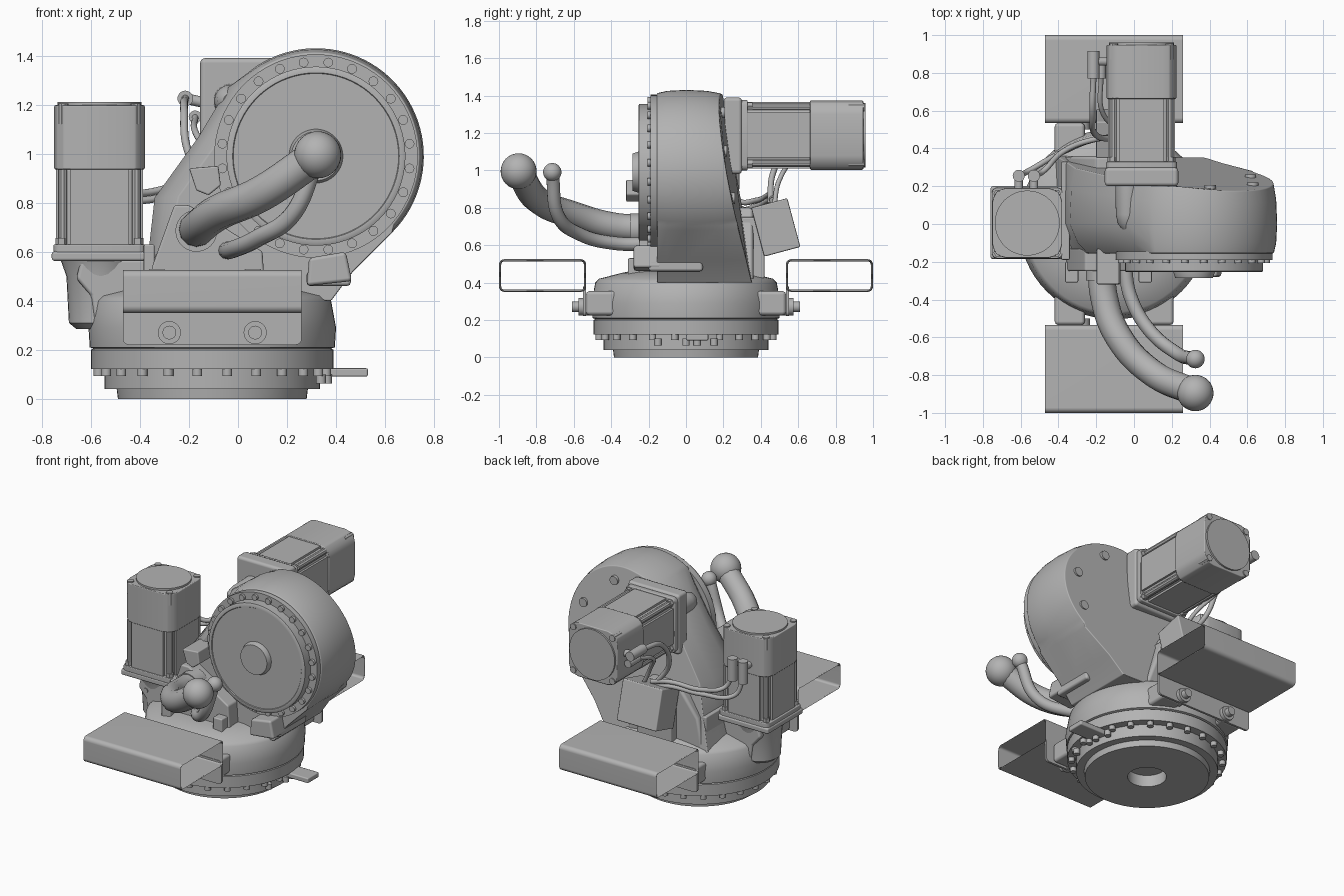
import bpy, bmesh
from math import cos, sin, pi, radians
from mathutils import Vector, Matrix

old = bpy.data.objects.get("Cube")
if old:
    bpy.data.objects.remove(old)

grey = bpy.data.materials.new("cast_grey")
grey.use_nodes = True
grey.diffuse_color = (0.45, 0.45, 0.45, 1)
grey.node_tree.nodes["Principled BSDF"].inputs["Base Color"].default_value = (0.45, 0.45, 0.45, 1)
parts = []


def finish(name, bm, bevel=0):
    bmesh.ops.recalc_face_normals(bm, faces=bm.faces)
    mesh = bpy.data.meshes.new(name)
    bm.to_mesh(mesh)
    bm.free()
    obj = bpy.data.objects.new(name, mesh)
    bpy.context.collection.objects.link(obj)
    mesh.materials.append(grey)
    if bevel:
        mod = obj.modifiers.new("soft_edges", "BEVEL")
        mod.width, mod.segments, mod.limit_method = bevel, 2, "ANGLE"
        mod.harden_normals = True
    parts.append(obj)
    return obj


def loft(name, rings, caps=True, bevel=0):
    """Skin a stack of closed rings with equal point counts."""
    bm = bmesh.new()
    rows = [[bm.verts.new(p) for p in ring] for ring in rings]
    n = len(rows[0])
    for a, b in zip(rows, rows[1:]):
        for i in range(n):
            bm.faces.new((a[i], a[(i + 1) % n], b[(i + 1) % n], b[i]))
    if caps:
        bm.faces.new(rows[0])
        bm.faces.new(rows[-1])
    return finish(name, bm, bevel)


def prism_y(name, outline, y0, y1, bevel=0):
    return loft(name, [[(x, y, z) for x, z in outline] for y in (y0, y1)], bevel=bevel)


def box(name, lo, hi, bevel=0.008, tilt=0):
    bm = bmesh.new()
    lo, hi = Vector(lo), Vector(hi)
    m = Matrix.Translation((lo + hi) / 2) @ Matrix.Rotation(radians(tilt), 4, "X")
    bmesh.ops.create_cube(bm, size=1, matrix=m @ Matrix.Diagonal((*(hi - lo), 1)))
    return finish(name, bm, bevel)


def axis_matrix(origin, axis):
    return Matrix.Translation(origin) @ Vector(axis).to_track_quat("Z", "Y").to_matrix().to_4x4()


def turned(name, profile, origin, axis=(0, 0, 1), sides=64):
    """Lathe (radius, height) pairs about an axis through origin."""
    m = axis_matrix(origin, axis)
    return loft(name, [[m @ Vector((r * cos(2 * pi * i / sides), r * sin(2 * pi * i / sides), h))
                        for i in range(sides)] for r, h in profile])


def rod(name, p0, p1, r, sides=20):
    d = Vector(p1) - Vector(p0)
    return turned(name, [(r, 0), (r, d.length)], p0, d, sides)


def ball(name, p, r):
    bm = bmesh.new()
    bmesh.ops.create_uvsphere(bm, u_segments=32, v_segments=16, radius=r, matrix=Matrix.Translation(p))
    return finish(name, bm)


def hose(name, points, r):
    curve = bpy.data.curves.new(name, "CURVE")
    curve.dimensions, curve.bevel_depth, curve.bevel_resolution = "3D", r, 4
    curve.use_fill_caps = True
    spline = curve.splines.new("BEZIER")
    spline.bezier_points.add(len(points) - 1)
    for bp, p in zip(spline.bezier_points, points):
        bp.co = p
        bp.handle_left_type = bp.handle_right_type = "AUTO"
    curve.materials.append(grey)
    obj = bpy.data.objects.new(name, curve)
    bpy.context.collection.objects.link(obj)
    parts.append(obj)


def rounded(cx, cy, hx, hy, r, steps=4):
    """Rounded rectangle as 2D points."""
    pts = []
    for k, (sx, sy) in enumerate([(1, 1), (-1, 1), (-1, -1), (1, -1)]):
        for j in range(steps + 1):
            a = pi / 2 * (k + j / steps)
            pts.append((cx + sx * (hx - r) + r * cos(a), cy + sy * (hy - r) + r * sin(a)))
    return pts


# Turntable base with centre bore, flange and bolts
BX = -0.105
turned("base", [(0.12, 0.08), (0.12, 0), (0.385, 0), (0.39, 0.04), (0.44, 0.04), (0.44, 0.122),
                (0.495, 0.122), (0.495, 0.2), (0.485, 0.205), (0.5, 0.21), (0.505, 0.29),
                (0.485, 0.4), (0.465, 0.42), (0.35, 0.45), (0.3, 0.46)], (BX, 0, 0))
for i in range(24):
    a = 2 * pi * (i + 0.5) / 24
    x, y = BX + 0.468 * cos(a), 0.468 * sin(a)
    rod("base_bolt", (x, y, 0.093), (x, y, 0.13), 0.02, 12)
box("stop_tab", (0.25, 0, 0.09), (0.53, 0.12, 0.125))
for y in (-0.15, 0, 0.06, 0.15):
    x = BX + (0.468 ** 2 - y * y) ** 0.5
    rod("stop_bolt", (x, y, 0.063), (x, y, 0.1), 0.02, 12)

# Fork pockets, mounting plates, pads and bolts, front and back
for s, side in ((-1, "front"), (1, "back")):
    ring = rounded(s * 0.767, 0.4375, 0.233, 0.0875, 0.028)
    pocket = loft(side + "_fork_pocket", [[(x, y, z) for y, z in ring] for x in (-0.47, 0.26)], caps=False)
    wall = pocket.modifiers.new("wall", "SOLIDIFY")
    wall.thickness, wall.offset = 0.012, -1
    pocket.modifiers.new("flat_sides", "WEIGHTED_NORMAL").keep_sharp = True
    lip = rounded(BX, 0.3, 0.365, 0.08, 0.025)
    prism_y(side + "_fork_plate", lip, s * 0.535, s * 0.55)
    for x in (-0.28, 0.07):
        rod(side + "_plate_bolt", (x, s * 0.5, 0.27), (x, s * 0.575, 0.27), 0.047, 28)
        rod(side + "_bolt_head", (x, s * 0.57, 0.27), (x, s * 0.61, 0.27), 0.028)
        px = x + (-0.06 if x < 0 else 0.06)
        box(side + "_pad", (px - 0.08, min(s * 0.3, s * 0.535), 0.225),
            (px + 0.08, max(s * 0.3, s * 0.535), 0.355), 0.02)

# Shoulder housing: round drum blended into a leaning foot, left edge chamfered towards the front
CX, CZ, R = 0.318, 0.99, 0.44
outline = [(CX + R * cos(radians(a)), CZ + R * sin(radians(a))) for a in range(-45, 124, 4)]
outline += [(-0.04, 1.27), (-0.16, 1.07), (-0.34, 0.82), (-0.365, 0.6), (-0.42, 0.4), (0.38, 0.4), (0.47, 0.52)]


def back(x, z):
    return 0.36 - 0.165 * (z - 0.43) - 0.1 * max(0, x - 0.25)


def housing_ring(scale, share, front=0, inset=0):
    """Share 0 lies on the front plane, share 1 on the leaning back plane."""
    pts = []
    for x, z in outline:
        k = scale if z > 0.7 else 1
        y = front + share * (back(x, z) - front)
        shift = inset if x < 0 and z > 0.5 else 0
        pts.append((CX + (x - CX) * k + shift, y, CZ + (z - CZ) * k))
    return pts


loft("shoulder_housing", [housing_ring(0.96, 0, -0.155, 0.07), housing_ring(0.988, 0, -0.1, 0.035),
                          housing_ring(1, 0), housing_ring(0.988, 0.6), housing_ring(0.955, 1)], bevel=0.006)
prism_y("foot_back_rib", [(-0.38, 0.4), (-0.34, 0.62), (-0.2, 0.8), (0.05, 0.8), (0.2, 0.4)], 0.2, 0.36, 0.02)
box("foot_side_strip", (-0.385, -0.19, 0.4), (-0.34, 0.33, 0.63))
prism_y("lower_corner_block", [(0.28, 0.46), (0.29, 0.575), (0.44, 0.6), (0.465, 0.48)], -0.28, -0.13, 0.015)
box("lower_corner_ledge", (0.28, -0.2, 0.46), (0.46, 0.09, 0.52), 0.015)

# Gearbox face with bolt circle and hub
turned("drum_flange", [(0.415, 0), (0.415, 0.045)], (CX, -0.145, CZ), (0, -1, 0), 72)
turned("drum_face", [(0.365, 0), (0.365, 0.085), (0.355, 0.09), (0.34, 0.09), (0.337, 0.086),
                     (0.11, 0.086), (0.11, 0.09), (0.1, 0.12), (0.04, 0.12)],
       (CX, -0.165, CZ), (0, -1, 0), 72)
for i in range(24):
    a = 2 * pi * (i + 0.5) / 24
    x, z = CX + 0.385 * cos(a), CZ + 0.385 * sin(a)
    rod("drum_bolt", (x, -0.17, z), (x, -0.207, z), 0.02, 12)
for a in (75, 20, -25):
    x, z = CX + 0.33 * cos(radians(a)), CZ + 0.33 * sin(radians(a))
    rod("back_plug", (x, back(x, z) - 0.03, z), (x, back(x, z) + 0.008, z), 0.03, 16)


# Servo motors: slim ribbed lower half, wider upper half, round end cap, corner rods
def motor(name, origin, axis, length):
    m = axis_matrix(origin, axis)

    def section(half, r, h0, h1, label):
        loft(name + label, [[m @ Vector((x, y, h)) for x, y in rounded(0, 0, half, half, r, 3)]
                            for h in (h0, h1)], bevel=0.006)

    mid = length * 0.55
    section(0.165, 0.05, 0, mid, "_lower_body")
    section(0.185, 0.075, mid, length - 0.012, "_upper_body")
    section(0.188, 0.03, -0.005, 0.03, "_mount")
    rod(name + "_end_cap", m @ Vector((0, 0, length - 0.05)), m @ Vector((0, 0, length)), 0.172, 48)
    for i in range(4):
        turn = m @ Matrix.Rotation(i * pi / 2, 4, "Z")
        rod(name + "_corner_rod", turn @ Vector((0.15, 0.15, 0)), turn @ Vector((0.15, 0.15, mid)), 0.02, 10)
        rod(name + "_mount_bolt", turn @ Vector((0.155, 0.155, 0)), turn @ Vector((0.155, 0.155, 0.055)), 0.024, 6)
        rod(name + "_cap_screw", turn @ Vector((0.148, 0.148, length - 0.09)),
            turn @ Vector((0.148, 0.148, length - 0.005)), 0.022, 10)
        corners = [(0.1, -0.12), (0.1, 0.12), (0.178, 0.12), (0.178, -0.12)]
        loft(name + "_side_rib", [[turn @ Vector((x, y, h)) for x, y in corners] for h in (0.03, mid)])


motor("waist_motor", (-0.565, 0.005, 0.6), (0, 0, 1), 0.61)
motor("shoulder_motor", (0.04, 0.3, 1.188), (0, 1, 0), 0.66)

# Motor mounts
box("waist_motor_plate", (-0.76, -0.185, 0.562), (-0.37, 0.2, 0.602), 0.012)
turned("waist_gear_housing", [(0.1, 0.285), (0.13, 0.31), (0.14, 0.5), (0.165, 0.57)], (-0.56, 0, 0), sides=32)
prism_y("waist_bridge", [(-0.64, 0.57), (-0.66, 0.49), (-0.6, 0.42), (-0.58, 0.28), (-0.3, 0.28), (-0.33, 0.57)],
        -0.14, 0.14, 0.015)
rod("bridge_plug", (-0.6, -0.145, 0.48), (-0.6, -0.1, 0.48), 0.016)
box("shoulder_motor_plate", (-0.155, 0.2, 0.98), (0.235, 0.3, 1.39), 0.02)
turned("gear_bulge", [(0.03, -0.03), (0.055, 0), (0.066, 0.05), (0.07, 0.25)], (-0.03, 0, 1.215), (0, 1, 0), 32)

# Front connector bracket, small box and dress-pack hoses
prism_y("connector_bracket", [(-0.36, 0.44), (-0.35, 0.54), (-0.26, 0.79), (-0.2, 0.79), (0.1, 0.6), (0.11, 0.44)],
        -0.25, -0.13, 0.01)
for x in (-0.33, 0.06):
    box("bracket_foot", (x - 0.035, -0.31, 0.43), (x + 0.035, -0.2, 0.53))
prism_y("switch_box", [(-0.2, 0.94), (-0.08, 0.95), (-0.07, 0.87), (-0.12, 0.83), (-0.17, 0.85)],
        -0.32, -0.13, 0.008)
rod("hose_collar", (-0.17, -0.2, 0.685), (-0.17, -0.3, 0.685), 0.085, 32)
hose("main_hose", [(-0.17, -0.2, 0.69), (-0.16, -0.38, 0.7), (-0.08, -0.6, 0.76),
                   (0.1, -0.79, 0.84), (0.32, -0.89, 0.99)], 0.073)
ball("main_hose_end", (0.325, -0.895, 0.995), 0.096)
hose("thin_hose", [(-0.05, -0.2, 0.605), (-0.02, -0.38, 0.61), (0.08, -0.56, 0.655),
                   (0.22, -0.68, 0.75), (0.32, -0.715, 0.98)], 0.036)
ball("thin_hose_end", (0.325, -0.715, 0.99), 0.049)

# Rear junction box and motor cables
box("junction_box", (-0.2, 0.38, 0.56), (0.1, 0.58, 0.83), 0.008, 15)
box("junction_bracket", (-0.18, 0.27, 0.42), (0.08, 0.42, 0.75), 0.01)
rod("shoulder_plug", (-0.215, 0.77, 1.225), (-0.215, 0.915, 1.225), 0.032)
rod("shoulder_small_plug", (-0.175, 0.77, 1.15), (-0.175, 0.88, 1.15), 0.026)
rod("plug_arm", (-0.215, 0.86, 1.225), (-0.1, 0.86, 1.2), 0.022)
hose("shoulder_cable", [(-0.215, 0.78, 1.225), (-0.22, 0.58, 1.18), (-0.2, 0.47, 1.0), (-0.08, 0.45, 0.82)], 0.016)
hose("shoulder_thin_cable", [(-0.175, 0.78, 1.15), (-0.17, 0.6, 1.08), (-0.08, 0.5, 0.95), (0, 0.47, 0.8)], 0.013)
for x, drop in ((-0.61, 0.81), (-0.53, 0.84)):
    rod("waist_plug", (x, 0.255, 0.9), (x, 0.255, 1.05), 0.032)
    rod("waist_plug_arm", (x, 0.255, 1.0), (x, 0.15, 1.0), 0.022)
    hose("waist_cable", [(x, 0.255, 0.92), (x + 0.05, 0.28, drop), (-0.38, 0.38, drop), (-0.2, 0.45, drop + 0.03),
                         (-0.06, 0.46, drop)], 0.015)

# Turn hoses into meshes and smooth everything with sharp edges kept
hoses = [o for o in parts if o.type == "CURVE"]
bpy.ops.object.select_all(action="DESELECT")
for obj in hoses:
    obj.select_set(True)
bpy.context.view_layer.objects.active = hoses[0]
bpy.ops.object.convert(target="MESH")
for obj in bpy.context.view_layer.objects:
    obj.select_set(obj.type == "MESH" and grey.name in obj.data.materials)
bpy.ops.object.shade_smooth_by_angle(angle=radians(35))
